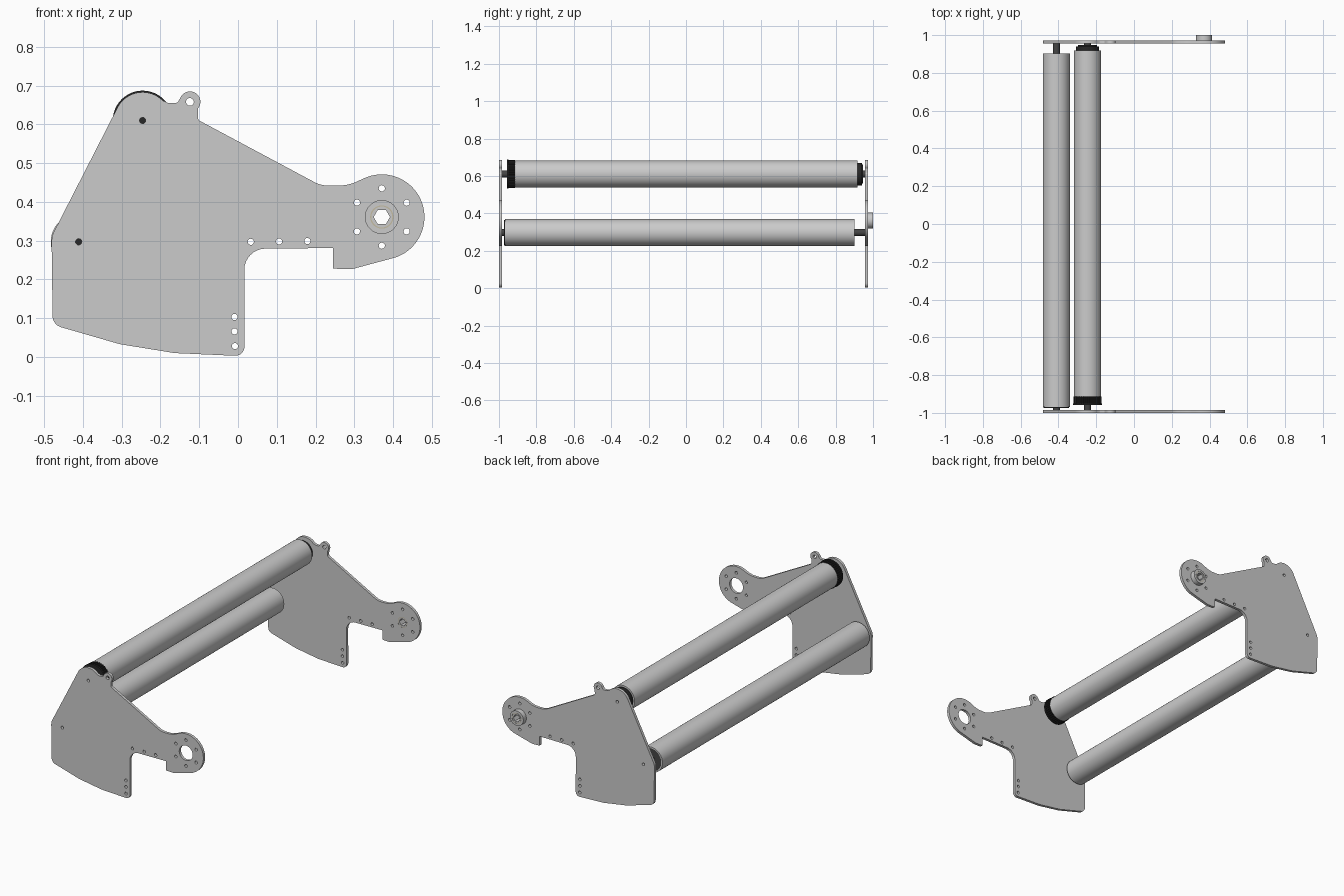
import bpy, bmesh
from math import cos, sin, tan, pi, radians
from mathutils import Vector

if "Cube" in bpy.data.objects:
    bpy.data.objects.remove(bpy.data.objects["Cube"])


def material(name, color):
    m = bpy.data.materials.new(name)
    m.diffuse_color = (*color, 1)
    m.use_nodes = True
    m.node_tree.nodes["Principled BSDF"].inputs["Base Color"].default_value = m.diffuse_color
    return m


BLACK = material("black_plastic", (0.02, 0.02, 0.02))
DARK = material("dark_steel", (0.06, 0.06, 0.06))
BEIGE = material("bearing_beige", (0.55, 0.5, 0.36))


def arc(cx, cz, r, a0, a1, n):
    return [(cx + r * cos(radians(a0 + (a1 - a0) * i / n)),
             cz + r * sin(radians(a0 + (a1 - a0) * i / n)), 0) for i in range(n + 1)]


def circle(cx, cz, r, n=64):
    return arc(cx, cz, r, 0, 360, n)[:-1]


def teeth(cx, cz, r_in, r_out, count):
    n = count * 4
    return [(cx + r * cos(2 * pi * i / n), cz + r * sin(2 * pi * i / n), 0)
            for i in range(n) for r in [r_out if i % 4 < 2 else r_in]]


def fillet(points, steps=8):
    """Round each (x, z, radius) corner of a closed outline."""
    out = []
    for i, (x, z, r) in enumerate(points):
        p = Vector((x, z))
        if r == 0:
            out.append((x, z, 0))
            continue
        a = (Vector(points[i - 1][:2]) - p).normalized()
        b = (Vector(points[(i + 1) % len(points)][:2]) - p).normalized()
        half = a.angle(b) / 2
        c = p + (a + b).normalized() * (r / sin(half))
        t = r / tan(half)
        u, v = p + a * t - c, p + b * t - c
        sweep = u.angle_signed(v)
        for k in range(steps + 1):
            w = -sweep * k / steps
            q = c + Vector((u.x * cos(w) - u.y * sin(w), u.x * sin(w) + u.y * cos(w)))
            out.append((q.x, q.y, 0))
    return out


def slab(name, loops, y0, y1, mat=None):
    """Extrude an outline with holes (drawn in x, z) from y0 to y1."""
    cu = bpy.data.curves.new(name, 'CURVE')
    cu.dimensions = '2D'
    cu.fill_mode = 'BOTH'
    cu.extrude = (y1 - y0) / 2
    for loop in loops:
        s = cu.splines.new('POLY')
        s.points.add(len(loop) - 1)
        for pt, (x, z, _) in zip(s.points, loop):
            pt.co = (x, z, 0, 1)
        s.use_cyclic_u = True
    ob = bpy.data.objects.new(name, cu)
    ob.location.y = (y0 + y1) / 2
    ob.rotation_euler.x = pi / 2
    bpy.context.collection.objects.link(ob)
    bpy.ops.object.select_all(action='DESELECT')
    ob.select_set(True)
    bpy.context.view_layer.objects.active = ob
    bpy.ops.object.convert(target='MESH')
    ob = bpy.context.object
    bm = bmesh.new()
    bm.from_mesh(ob.data)
    bmesh.ops.remove_doubles(bm, verts=bm.verts, dist=1e-5)
    bmesh.ops.recalc_face_normals(bm, faces=bm.faces)
    bm.to_mesh(ob.data)
    bm.free()
    bpy.ops.object.shade_smooth_by_angle(angle=radians(30))
    if mat:
        ob.data.materials.clear()
        ob.data.materials.append(mat)
    return ob


HUB = (0.371, 0.361)
UPPER = (-0.246, 0.61)
LOWER = (-0.411, 0.297)

# Side plate outline, counter-clockwise from the lower right corner
outline = fillet(
    [(0.017, 0.002, 0.024), (0.016, 0.279, 0.055), (0.245, 0.281, 0),
     (0.245, 0.228, 0), (0.292, 0.226, 0.05)]
    + arc(*HUB, 0.11, -73, 115, 40)
    + [(0.284, 0.442, 0.12), (0.214, 0.442, 0.08), (-0.104, 0.612, 0.012)]
    + arc(-0.124, 0.658, 0.027, -40, 160, 24)
    + [(-0.157, 0.655, 0.01), (-0.18, 0.655, 0.01)]
    + arc(*UPPER, 0.073, 45, 152.5, 24)
    + [(-0.481, 0.311, 0.06), (-0.478, 0.083, 0.03), (-0.305, 0.033, 0), (-0.163, 0.01, 0)])

# Bolt holes and the hub opening
hole_centres = [UPPER, LOWER, (0.033, 0.297), (0.106, 0.298), (0.179, 0.299),
                (-0.009, 0.103), (-0.009, 0.066), (-0.008, 0.028)]
hole_centres += [(HUB[0] + 0.074 * cos(radians(a)), HUB[1] + 0.074 * sin(radians(a)))
                 for a in range(30, 390, 60)]
holes = [circle(x, z, 0.008, 20) for x, z in hole_centres]
holes += [circle(-0.124, 0.658, 0.01, 24), circle(*HUB, 0.0425)]
slab("front_side_plate", [outline] + holes, -1.0, -0.984)
slab("back_side_plate", [outline] + holes, 0.956, 0.972)

# Hub bearing in the back plate
slab("hub_housing", [circle(*HUB, 0.0425), circle(*HUB, 0.030)], 0.956, 1.0)
slab("hub_bearing_ring", [circle(*HUB, 0.030), circle(*HUB, 0.027)], 0.957, 0.998, BEIGE)
slab("hub_hex_sleeve", [circle(*HUB, 0.027), circle(*HUB, 0.021, 6)], 0.956, 1.0)

# Rollers: tube, end plugs and shaft
for name, c, y0, y1 in (("upper", UPPER, -0.914, 0.918), ("lower", LOWER, -0.968, 0.902)):
    slab(name + "_roller_tube", [circle(*c, 0.072), circle(*c, 0.064)], y0, y1)
    for end, a in (("front", y0 + 0.004), ("back", y1 - 0.014)):
        slab(f"{name}_roller_{end}_plug", [circle(*c, 0.064)], a, a + 0.01, DARK)
    slab(name + "_roller_shaft", [circle(*c, 0.019, 32), circle(*c, 0.008, 20)],
         -0.984, 0.956, DARK)
slab("lower_roller_front_cap", [circle(*LOWER, 0.068)], -0.973, -0.968, BLACK)

# Toothed pulley and flanges on the upper roller
slab("pulley_teeth", [teeth(*UPPER, 0.071, 0.075, 40)], -0.951, -0.914, BLACK)
slab("pulley_flange", [circle(*UPPER, 0.077)], -0.958, -0.949, BLACK)
slab("upper_back_cap", [circle(*UPPER, 0.06)], 0.918, 0.94, BLACK)
slab("upper_back_collar", [circle(*UPPER, 0.05)], 0.94, 0.947, BLACK)
